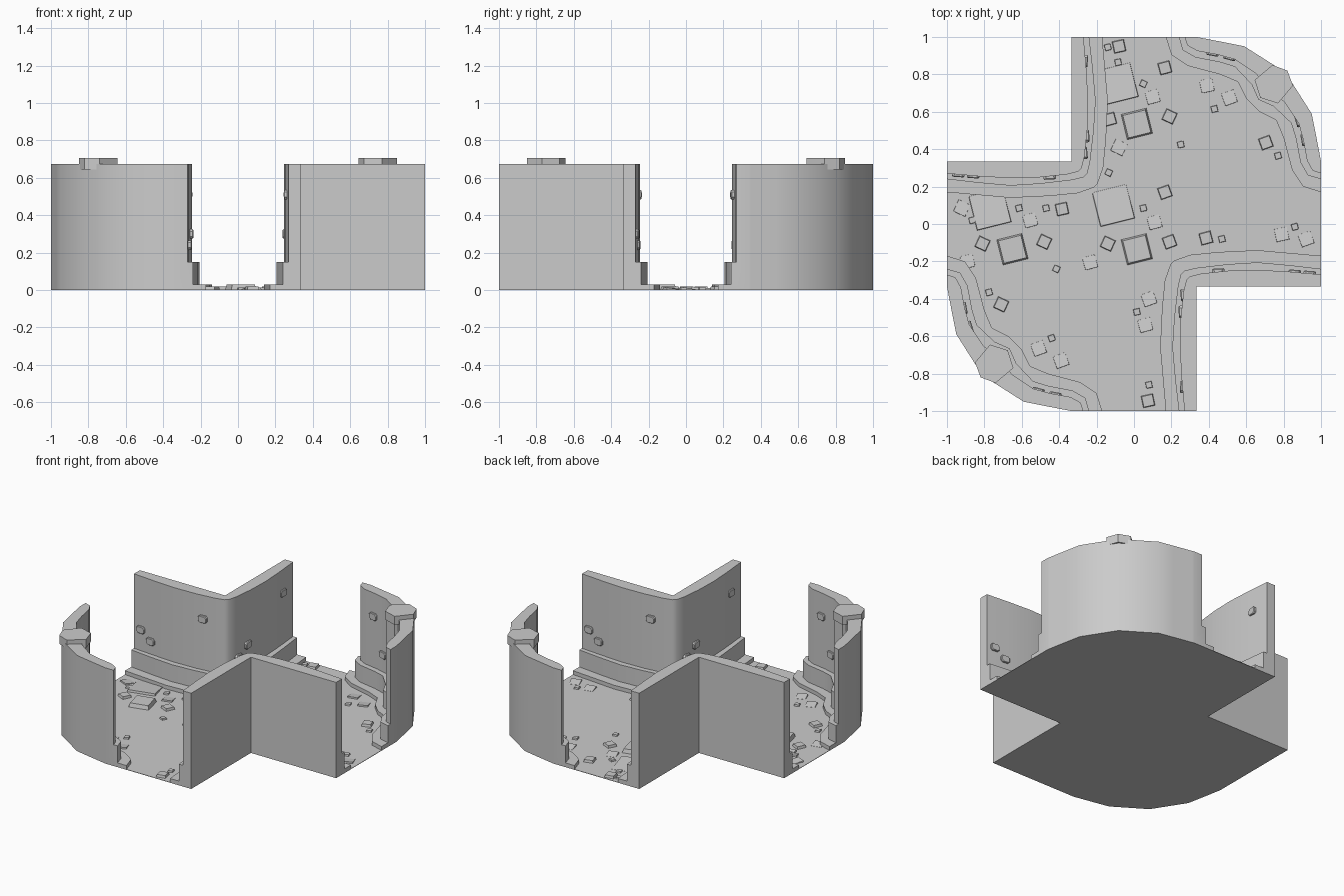
import bpy, bmesh, math, random
from mathutils import Matrix, Vector

if "Cube" in bpy.data.objects:
    bpy.data.objects.remove(bpy.data.objects["Cube"])

random.seed(4)
WALL_TOP, STEP_TOP, KERB_TOP, FLOOR = 0.675, 0.15, 0.03, 0.003


def finish(name, bm, smooth=None):
    bmesh.ops.remove_doubles(bm, verts=bm.verts, dist=1e-5)
    bmesh.ops.recalc_face_normals(bm, faces=bm.faces)
    me = bpy.data.meshes.new(name)
    bm.to_mesh(me)
    bm.free()
    ob = bpy.data.objects.new(name, me)
    bpy.context.collection.objects.link(ob)
    if smooth:
        bpy.ops.object.select_all(action='DESELECT')
        ob.select_set(True)
        bpy.context.view_layer.objects.active = ob
        bpy.ops.object.shade_smooth_by_angle(angle=math.radians(smooth))
    return ob


def loft(bm, rings, closed_ends=True):
    """Skin a list of equal-length closed rings."""
    vs = [[bm.verts.new(p) for p in r] for r in rings]
    n = len(vs[0])
    for a, b in zip(vs, vs[1:]):
        for i in range(n):
            bm.faces.new((a[i], a[(i + 1) % n], b[(i + 1) % n], b[i]))
    if closed_ends:
        bm.faces.new(vs[0])
        bm.faces.new(vs[-1])


def prism(bm, pts, z0, z1):
    loft(bm, [[(x, y, z) for x, y in pts] for z in (z0, z1)])


def turn(pts):
    return [(-x, -y) for x, y in pts]


def mirrored(pts, sign):
    """Extend half a line across the diagonal y = sign * x."""
    other = [(sign * y, sign * x) for x, y in reversed(pts)]
    return pts + other


def wall(name, lines, sign, rotated):
    lines = [mirrored(l, sign) for l in lines]
    if rotated:
        lines = [turn(l) for l in lines]
    rings = []
    for o, a, b, c in zip(*lines):
        rings.append([(*o, 0), (*o, WALL_TOP), (*a, WALL_TOP), (*a, STEP_TOP),
                      (*b, STEP_TOP), (*b, KERB_TOP), (*c, KERB_TOP), (*c, 0)])
    bm = bmesh.new()
    loft(bm, rings)
    finish(name, bm, 32)


# floor slab
half = [(-.335, .335), (-.335, 1), (.335, 1), (.59, .95), (.81, .81),
        (.95, .59), (1, .335), (1, -.335)]
bm = bmesh.new()
prism(bm, half + turn(half), 0, FLOOR)
finish("floor", bm)

# half lines of each wall: outer face, wall face, step edge, kerb edge
inner_corner = [
    [(-.335, 1), (-.335, .83), (-.335, .66), (-.335, .5), (-.335, .36), (-.335, .335)],
    [(-.27, 1), (-.255, .83), (-.245, .66), (-.25, .5), (-.265, .36), (-.28, .3)],
    [(-.24, 1), (-.22, .83), (-.205, .66), (-.215, .5), (-.235, .33), (-.25, .27)],
    [(-.17, 1), (-.155, .83), (-.14, .66), (-.15, .45), (-.165, .3), (-.195, .215)]]
round_corner = [
    [(.335, 1), (.335, 1), (.35, .997), (.48, .972), (.59, .95), (.7, .88), (.81, .81)],
    [(.27, 1), (.285, .955), (.34, .925), (.45, .905), (.54, .88), (.65, .805), (.725, .725)],
    [(.24, 1), (.26, .93), (.33, .89), (.46, .865), (.54, .84), (.63, .745), (.665, .665)],
    [(.17, 1), (.20, .905), (.29, .845), (.46, .80), (.555, .76), (.60, .67), (.635, .635)]]
for rot, side in ((False, "back"), (True, "front")):
    wall(side + "_corner_wall", inner_corner, -1, rot)
    wall(side + "_round_wall", round_corner, 1, rot)

# pillars with caps in the round walls
cap = [(.85, .74), (.77, .645), (.675, .675), (.645, .77), (.74, .85), (.82, .82)]
body = [(.742 + (x - .75) * .8, .742 + (y - .75) * .8) for x, y in cap]
for f, side in ((lambda p: p, "back"), (turn, "front")):
    bm = bmesh.new()
    prism(bm, f(body), 0, .65)
    finish(side + "_pillar", bm)
    bm = bmesh.new()
    prism(bm, f(cap), .645, .705)
    finish(side + "_pillar_cap", bm)

# raised bricks: x, y, z, facing angle in degrees
bricks = [(-.94, .262, .30, -94), (-.86, .256, .24, -94), (-.45, .249, .51, -87),
          (-.26, .38, .24, 5), (-.25, .47, .30, 2), (-.258, .87, .51, -5),
          (.42, .91, .51, -100), (.51, .888, .27, -105),
          (.905, .45, .27, 190), (.875, .55, .51, 197)]
bm = bmesh.new()
w, h, c = .033, .025, .012
shape = [(-w, c - h), (c - w, -h), (w - c, -h), (w, c - h),
         (w, h - c), (w - c, h), (c - w, h), (-w, h - c)]
for x, y, z, ang in bricks:
    for extra in (0, math.pi):
        m = (Matrix.Rotation(extra, 4, 'Z') @ Matrix.Translation((x, y, z))
             @ Matrix.Rotation(math.radians(ang), 4, 'Z'))
        loft(bm, [[m @ Vector((d, u * s, v * s)) for u, v in shape]
                  for d, s in ((-.012, 1), (.006, 1), (.011, .85))])
finish("wall_bricks", bm)


# floor stones
def stones(name, spots, size, height, tilted=False):
    bm = bmesh.new()
    for x, y in spots:
        a = math.radians(random.choice((-25, 12, 15, 20)) if size < .1 else 14)
        m = Matrix.Translation((x, y, 0)) @ Matrix.Rotation(a, 4, 'Z')
        s = size / 2
        quad = [(-s, -s), (s, -s), (s, s), (-s, s)]
        if tilted:
            top = [m @ Vector((u * .97, v * .97, FLOOR + (height if v < 0 else .001)))
                   for u, v in quad]
        else:
            top = [m @ Vector((u * .88, v * .88, height)) for u, v in quad]
        loft(bm, [[m @ Vector((u, v, .001)) for u, v in quad], top])
    finish(name, bm)


stones("large_stones", [(.015, .535), (-.65, -.135), (.015, -.135)], .14, .03)
stones("medium_stones", [
    (-.08, .95), (.165, .835), (.19, .575), (.705, .435), (.165, .17), (-.385, .08),
    (-.81, -.105), (-.48, -.095), (-.14, -.105), (.19, -.095), (.385, -.075),
    (-.71, -.43), (.075, -.945), (-.13, .56)], .065, .02)
stones("small_stones", [
    (-.14, .945), (-.085, .865), (.05, .75), (.43, .615), (.25, .425), (-.135, .275),
    (.77, .365), (-.615, .085), (-.47, .085), (.05, .085), (-.865, .02), (.47, -.08),
    (.86, -.015), (-.415, -.24), (-.775, -.365), (-.44, -.61), (.015, -.47),
    (.08, -.86)], .035, .014)
stones("large_sunken_stones", [(-.09, .75), (-.11, .1), (-.77, .08)], .19, .015, True)
stones("small_sunken_stones", [
    (.39, .74), (.51, .675), (.1, .68), (-.08, .41), (.11, .01), (-.92, .085),
    (-.555, .02), (-.235, -.205), (.79, -.055), (.92, -.08), (.08, -.4), (.06, -.54),
    (-.51, -.665), (-.39, -.73), (-.89, -.2)], .07, .01, True)
